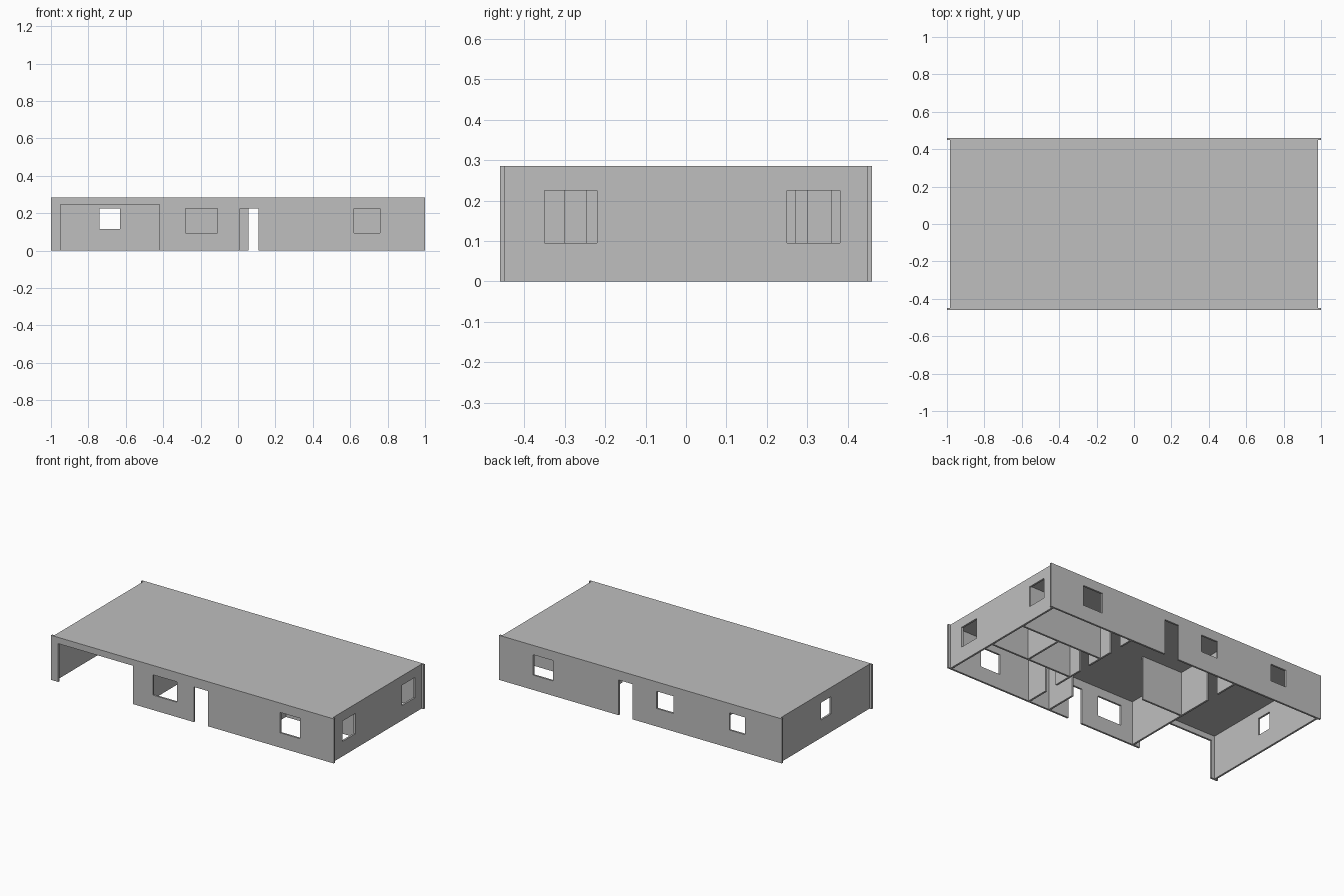
import bpy, bmesh
from math import radians

cube = bpy.data.objects.get("Cube")
if cube:
    bpy.data.objects.remove(cube)

HEIGHT = 0.285
THICK = 0.012
DOOR = 0.225
X, Y = 1.0, 0.46
SIDE = 0.985          # outer face of the side walls

grey = bpy.data.materials.new("wall grey")
grey.use_nodes = True
COLOUR = (0.52, 0.52, 0.52, 1)
grey.diffuse_color = COLOUR
grey.node_tree.nodes["Principled BSDF"].inputs["Base Color"].default_value = COLOUR


def wall(name, axis, at, start, end, openings=()):
    """Wall centred on the line axis, with doors (low = 0) and windows (a, b, low, high)."""
    outline = [(start, 0)]
    loops = [outline]
    for a, b, low, high in sorted(openings):
        if low == 0:
            outline += [(a, 0), (a, high), (b, high), (b, 0)]
        else:
            loops.append([(a, low), (b, low), (b, high), (a, high)])
    outline += [(end, 0), (end, HEIGHT), (start, HEIGHT)]

    # Filled profile extruded to the wall thickness
    curve = bpy.data.curves.new(name, 'CURVE')
    curve.dimensions = '2D'
    curve.fill_mode = 'BOTH'
    curve.extrude = THICK / 2
    for loop in loops:
        spline = curve.splines.new('POLY')
        spline.points.add(len(loop) - 1)
        for p, (u, z) in zip(spline.points, loop):
            p.co = (u, z, 0, 1)
        spline.use_cyclic_u = True
    temp = bpy.data.objects.new(name + " profile", curve)
    bpy.context.collection.objects.link(temp)
    graph = bpy.context.evaluated_depsgraph_get()
    mesh = bpy.data.meshes.new_from_object(temp.evaluated_get(graph))
    bpy.data.objects.remove(temp)

    bm = bmesh.new()
    bm.from_mesh(mesh)
    bmesh.ops.remove_doubles(bm, verts=bm.verts, dist=1e-5)
    bmesh.ops.dissolve_limit(bm, angle_limit=radians(1), verts=bm.verts, edges=bm.edges)
    bmesh.ops.recalc_face_normals(bm, faces=bm.faces)
    for f in bm.faces:
        f.smooth = False
    bm.to_mesh(mesh)
    bm.free()
    mesh.materials.clear()
    mesh.materials.append(grey)

    obj = bpy.data.objects.new(name, mesh)
    bpy.context.collection.objects.link(obj)
    if axis == 'x':
        obj.rotation_euler = (radians(90), 0, 0)
        obj.location.y = at
    else:
        obj.rotation_euler = (radians(90), 0, radians(90))
        obj.location.x = at
    return obj


def window(a, b, low=0.095):
    return (a, b, low, DOOR)


def door(a, b, high=DOOR):
    return (a, b, 0, high)


half = THICK / 2
inner_y = Y - THICK

# Outer walls: the long walls run past the side walls
wall("front_wall", 'x', -Y + half, -X, X,
     [door(-0.95, -0.42, 0.245), window(-0.28, -0.11), door(0.01, 0.11), window(0.62, 0.76)])
wall("back_wall", 'x', Y - half, -X, X,
     [window(-0.74, -0.63, 0.115), window(-0.235, -0.115, 0.115),
      door(0.055, 0.155), window(0.62, 0.76)])
wall("left_side_wall", 'y', SIDE - half, -inner_y, inner_y,
     [window(-0.35, -0.22), window(0.25, 0.38)])
wall("right_side_wall", 'y', -SIDE + half, -inner_y, inner_y,
     [window(-0.06, 0.04, 0.115)])

# Inner walls
wall("bedroom_hall_wall", 'y', 0.40, -inner_y, inner_y,
     [door(-0.30, -0.21), door(0.0, 0.08), door(0.27, 0.36)])
wall("garage_wall", 'y', -0.37, -inner_y, inner_y, [door(0.21, 0.30)])
wall("back_bedroom_wall", 'x', 0.18, 0.40 + half, SIDE - THICK)
wall("front_bedroom_wall", 'x', -0.09, 0.40 + half, SIDE - THICK)
wall("closet_wall", 'y', 0.71, -0.09 + half, 0.18 - half)
wall("kitchen_wall", 'x', -0.02, -0.37 + half, -0.08)
wall("entry_stub_wall", 'y', 0.25, -inner_y, -0.245)

# Flat roof
bpy.ops.mesh.primitive_cube_add(size=1, location=(0, 0, HEIGHT - 0.003))
roof = bpy.context.object
roof.name = "roof"
roof.scale = (2 * SIDE, 2 * Y, 0.006)
roof.data.materials.append(grey)
